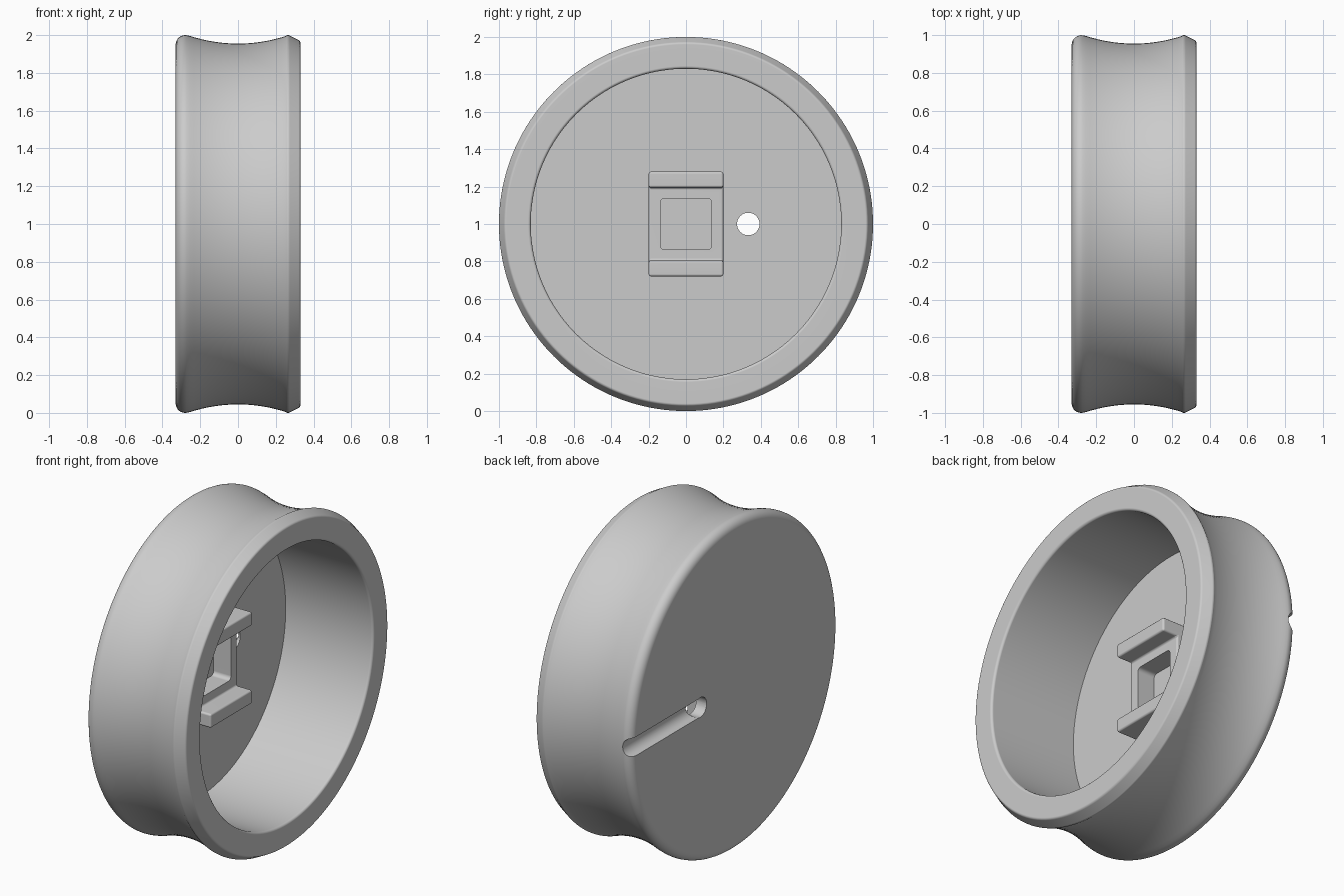
import bpy, bmesh, math
from mathutils import Matrix, Vector

old = bpy.data.objects.get("Cube")
if old:
    bpy.data.objects.remove(old, do_unlink=True)

grey = bpy.data.materials.new("light grey")
grey.use_nodes = True
grey.diffuse_color = (0.6, 0.6, 0.6, 1)
grey.node_tree.nodes["Principled BSDF"].inputs["Base Color"].default_value = grey.diffuse_color


def make_object(name, bm, helper=False):
    bmesh.ops.recalc_face_normals(bm, faces=bm.faces)
    mesh = bpy.data.meshes.new(name)
    bm.to_mesh(mesh)
    bm.free()
    obj = bpy.data.objects.new(name, mesh)
    bpy.context.collection.objects.link(obj)
    mesh.materials.append(grey)
    if helper:
        obj.hide_render = True
        obj.hide_set(True)
    return obj


def cylinder(name, radius, length, centre, axis):
    bm = bmesh.new()
    turn = Vector((0, 0, 1)).rotation_difference(Vector(axis)).to_matrix().to_4x4()
    bmesh.ops.create_cone(bm, cap_ends=True, segments=48, radius1=radius, radius2=radius,
                          depth=length, matrix=Matrix.Translation(centre) @ turn)
    return make_object(name, bm, helper=True)


def cut(obj, cutter):
    mod = obj.modifiers.new("cut", "BOOLEAN")
    mod.operation = "DIFFERENCE"
    mod.solver = "EXACT"
    mod.object = cutter


def arc(cx, cr, radius, start, end, steps):
    angles = [math.radians(start + (end - start) * i / steps) for i in range(steps + 1)]
    return [(cx + radius * math.cos(a), cr + radius * math.sin(a)) for a in angles]


# Cup profile as (x, radius): floor, bore, rim, concave outer wall, rounded back
floor_x, bore, half, lip = -0.26, 0.83, 0.33, 0.015
profile = [(floor_x, 0), (floor_x, bore)]
profile += reversed(arc(half - lip, bore + lip, lip, 0, -90, 5))
profile += arc(half - 0.015, 0.96, 0.015, 0, 66, 5)
profile += arc(0.265, 0.98, 0.02, 66, 108, 5)
groove = [0.25 - 0.505 * i / 24 for i in range(25)]
profile += [(x, 0.955 + 0.044 * (x / 0.265) ** 2) for x in groove]
profile += arc(-0.28, 0.95, 0.05, 80, 180, 9)
profile += [(-half, 0)]

bm = bmesh.new()
verts = [bm.verts.new((x, 0, 1 + r)) for x, r in profile]
edges = [bm.edges.new(pair) for pair in zip(verts, verts[1:])]
bmesh.ops.spin(bm, geom=verts + edges, cent=(0, 0, 1), axis=(1, 0, 0),
               angle=math.tau, steps=160, use_merge=True)
bmesh.ops.remove_doubles(bm, verts=bm.verts, dist=0.0001)
cup = make_object("cup_body", bm)

# Through hole, and round-bottomed channel running from it to the back edge
hole_y = 0.333
cut(cup, cylinder("hole_cutter", 0.06, 0.5, (-0.28, hole_y, 1), (1, 0, 0)))
cut(cup, cylinder("channel_cutter", 0.057, 0.9, (-half, hole_y + 0.45, 1), (0, 1, 0)))

# Bracket: U section extruded across the floor
base_x, plate_x, lip_x = floor_x - 0.03, -0.143, -0.043
section = [(base_x, 0.28), (lip_x, 0.28), (lip_x, 0.195), (plate_x, 0.195)]
section += [(x, -z) for x, z in reversed(section)]
bm = bmesh.new()
face = bm.faces.new([bm.verts.new((x, -0.2, 1 + z)) for x, z in section])
extruded = bmesh.ops.extrude_face_region(bm, geom=[face])["geom"]
bmesh.ops.translate(bm, vec=(0, 0.4, 0),
                    verts=[v for v in extruded if isinstance(v, bmesh.types.BMVert)])
bracket = make_object("floor_bracket", bm)
bevel = bracket.modifiers.new("soft edges", "BEVEL")
bevel.width = 0.012
bevel.segments = 3

# Square pocket with rounded corners
bm = bmesh.new()
bmesh.ops.create_cube(bm, size=1, matrix=Matrix.Translation((-0.2, 0, 1))
                      @ Matrix.Diagonal((0.3, 0.275, 0.275, 1)))
uprights = [e for e in bm.edges if abs(e.verts[0].co.x - e.verts[1].co.x) > 0.1]
bmesh.ops.bevel(bm, geom=uprights, offset=0.025, segments=5, profile=0.5, affect="EDGES")
cut(bracket, make_object("pocket_cutter", bm, helper=True))

# Apply the modifiers and shade, keeping the flat faces flat
for obj in (cup, bracket):
    bpy.ops.object.select_all(action="DESELECT")
    obj.select_set(True)
    bpy.context.view_layer.objects.active = obj
    for mod in list(obj.modifiers):
        bpy.ops.object.modifier_apply(modifier=mod.name)
    bpy.ops.object.shade_smooth_by_angle(angle=math.radians(35))
    weighted = obj.modifiers.new("flat faces", "WEIGHTED_NORMAL")
    weighted.keep_sharp = True

for obj in [o for o in bpy.data.objects if o.name.endswith("_cutter")]:
    bpy.data.objects.remove(obj, do_unlink=True)
